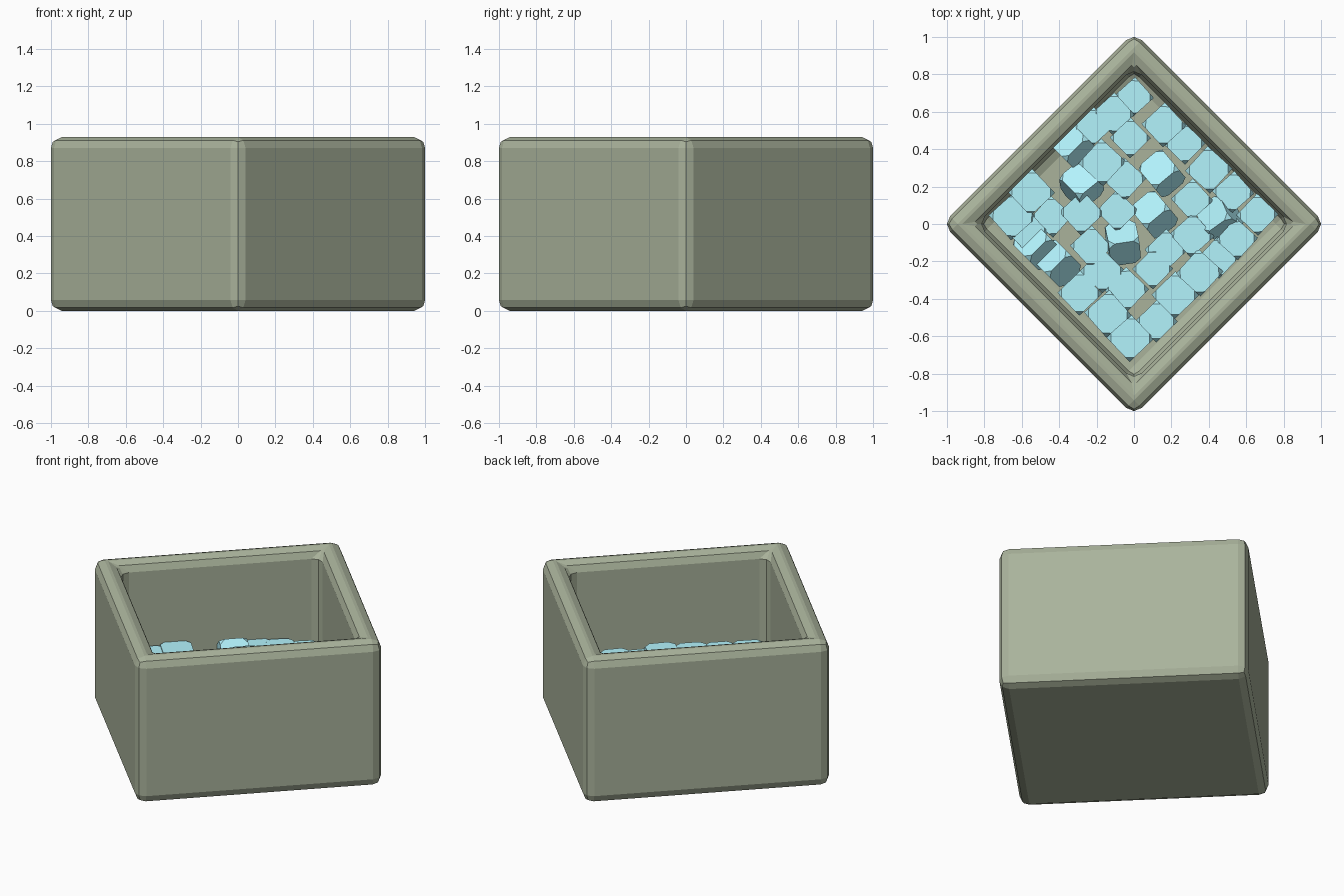
import bpy, bmesh, math, random
from mathutils import Matrix

if "Cube" in bpy.data.objects:
    bpy.data.objects.remove(bpy.data.objects["Cube"])

random.seed(4)

def material(name, rgb):
    m = bpy.data.materials.new(name)
    m.diffuse_color = (*rgb, 1)
    m.use_nodes = True
    m.node_tree.nodes["Principled BSDF"].inputs["Base Color"].default_value = m.diffuse_color
    return m

def make_object(name, bm, mat):
    me = bpy.data.meshes.new(name)
    bm.to_mesh(me)
    bm.free()
    ob = bpy.data.objects.new(name, me)
    bpy.context.collection.objects.link(ob)
    me.materials.append(mat)
    return ob

stone = material("stone", (0.40, 0.45, 0.33))
ice = material("ice", (0.45, 0.90, 0.98))

# Box: square block turned 45 degrees, hollowed from the top
SIDE, HEIGHT, WALL, FLOOR, BEVEL = 1.448, 0.928, 0.186, 0.215, 0.057
bm = bmesh.new()
bmesh.ops.create_cube(bm, size=1)
bmesh.ops.scale(bm, vec=(SIDE, SIDE, HEIGHT), verts=bm.verts)
bmesh.ops.translate(bm, vec=(0, 0, HEIGHT / 2), verts=bm.verts)
top = max(bm.faces, key=lambda f: f.calc_center_median().z)
bmesh.ops.inset_region(bm, faces=[top], thickness=WALL)
ext = bmesh.ops.extrude_discrete_faces(bm, faces=[top])
bmesh.ops.translate(bm, vec=(0, 0, FLOOR - HEIGHT), verts=ext["faces"][0].verts)
bmesh.ops.rotate(bm, matrix=Matrix.Rotation(math.pi / 4, 3, 'Z'), verts=bm.verts)
bmesh.ops.recalc_face_normals(bm, faces=bm.faces)
box = make_object("square_box", bm, stone)
bev = box.modifiers.new("rounded_edges", 'BEVEL')
bev.width, bev.segments = BEVEL, 2

# Ice cube: cube with small cut corners, leaning by "tilt" degrees towards "lean"
def ice_cube(name, x, y, z, size, turn, lean=0, tilt=0):
    bm = bmesh.new()
    bmesh.ops.create_cube(bm, size=size)
    bmesh.ops.bevel(bm, geom=bm.verts[:], offset=size * 0.19, segments=1,
                    affect='VERTICES', profile=0.5)
    a = math.radians(lean)
    axis = (-math.sin(a), math.cos(a), 0)
    rot = Matrix.Rotation(math.radians(tilt), 4, axis) @ Matrix.Rotation(math.radians(turn), 4, 'Z')
    bm.transform(Matrix.Translation((x, y, z)) @ rot)
    make_object(name, bm, ice)

# Cubes lying flat on the floor: x, y, size
flat = [
    (0, .68, .15), (-.11, .59, .16), (-.02, .46, .155), (-.17, .33, .18), (-.22, .52, .15),
    (-.55, .17, .18), (-.65, .04, .18), (-.44, .04, .16), (-.05, .24, .165), (.16, .53, .17),
    (.27, .43, .16), (.40, .29, .18), (.53, .17, .16), (.66, .05, .16), (.31, .13, .16),
    (.31, -.06, .17), (.55, -.08, .16), (.17, -.14, .16), (.10, -.24, .155), (.35, -.26, .18),
    (.22, -.38, .18), (.12, -.52, .16), (-.02, -.61, .18), (-.14, -.48, .18), (-.04, -.35, .17),
    (-.17, -.25, .17), (-.29, -.37, .17), (-.23, -.12, .16), (-.28, .06, .17), (-.57, -.04, .16),
    (.45, -.18, .16), (-.09, .07, .16),
]
for i, (x, y, s) in enumerate(flat):
    ice_cube(f"ice_cube_flat_{i}", x, y, FLOOR + s / 2 + random.uniform(0, 0.025), s,
             45 + random.uniform(-4, 4))

# Cubes tipped over on the pile: x, y, turn, lean direction, tilt
tipped = [
    (-.32, .41, 45, 135, 40), (-.28, .21, 42, 100, 28), (.15, .27, 40, 130, 28),
    (.11, .05, 40, 130, 36), (-.06, -.10, 10, 95, 45), (.46, .03, 30, 150, 38),
    (-.52, -.12, 45, 135, 38), (-.41, -.21, 45, 135, 42),
]
for i, (x, y, turn, lean, tilt) in enumerate(tipped):
    ice_cube(f"ice_cube_tipped_{i}", x, y, FLOOR + 0.11, 0.165, turn, lean, tilt)
